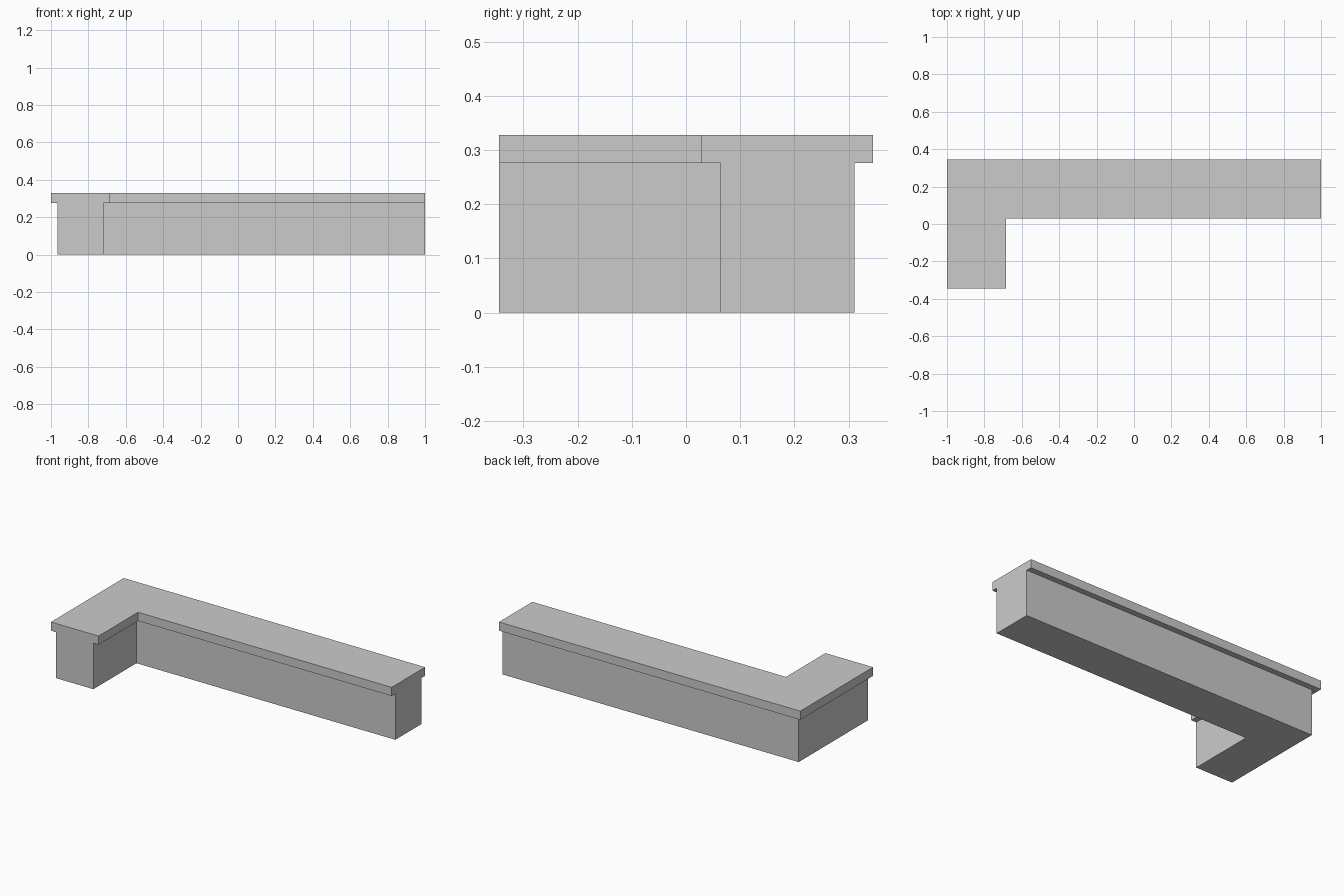
import bpy, bmesh

if "Cube" in bpy.data.objects:
    bpy.data.objects.remove(bpy.data.objects["Cube"])

# T-shaped cross-section: (offset toward the outer side, height)
W_TOP, W_BASE, Z_STEP, Z_TOP = 0.158, 0.1235, 0.276, 0.328
profile = [(-W_BASE, 0), (W_BASE, 0), (W_BASE, Z_STEP), (W_TOP, Z_STEP),
           (W_TOP, Z_TOP), (-W_TOP, Z_TOP), (-W_TOP, Z_STEP), (-W_BASE, Z_STEP)]

# L-shaped centre line: (x, y, mitre factor in x, mitre factor in y)
CX, CY = -0.842, 0.187
stations = [(1.0, CY, 0, 1), (CX, CY, -1, 1), (CX, -0.345, -1, 0)]

# Capped wall: sweep the section along the path with a mitred corner
bm = bmesh.new()
rings = [[bm.verts.new((x + mx * o, y + my * o, z)) for o, z in profile]
         for x, y, mx, my in stations]
n = len(profile)
for a, b in zip(rings, rings[1:]):
    for i in range(n):
        j = (i + 1) % n
        bm.faces.new((a[i], a[j], b[j], b[i]))
bm.faces.new(rings[0])
bm.faces.new(rings[-1][::-1])

# Merge the coplanar mitre halves and orient the faces outward
bmesh.ops.recalc_face_normals(bm, faces=bm.faces)
bmesh.ops.dissolve_limit(bm, angle_limit=0.01, verts=bm.verts, edges=bm.edges)

mesh = bpy.data.meshes.new("capped_corner_wall")
bm.to_mesh(mesh)
bm.free()
wall = bpy.data.objects.new("capped_corner_wall", mesh)
bpy.context.collection.objects.link(wall)
